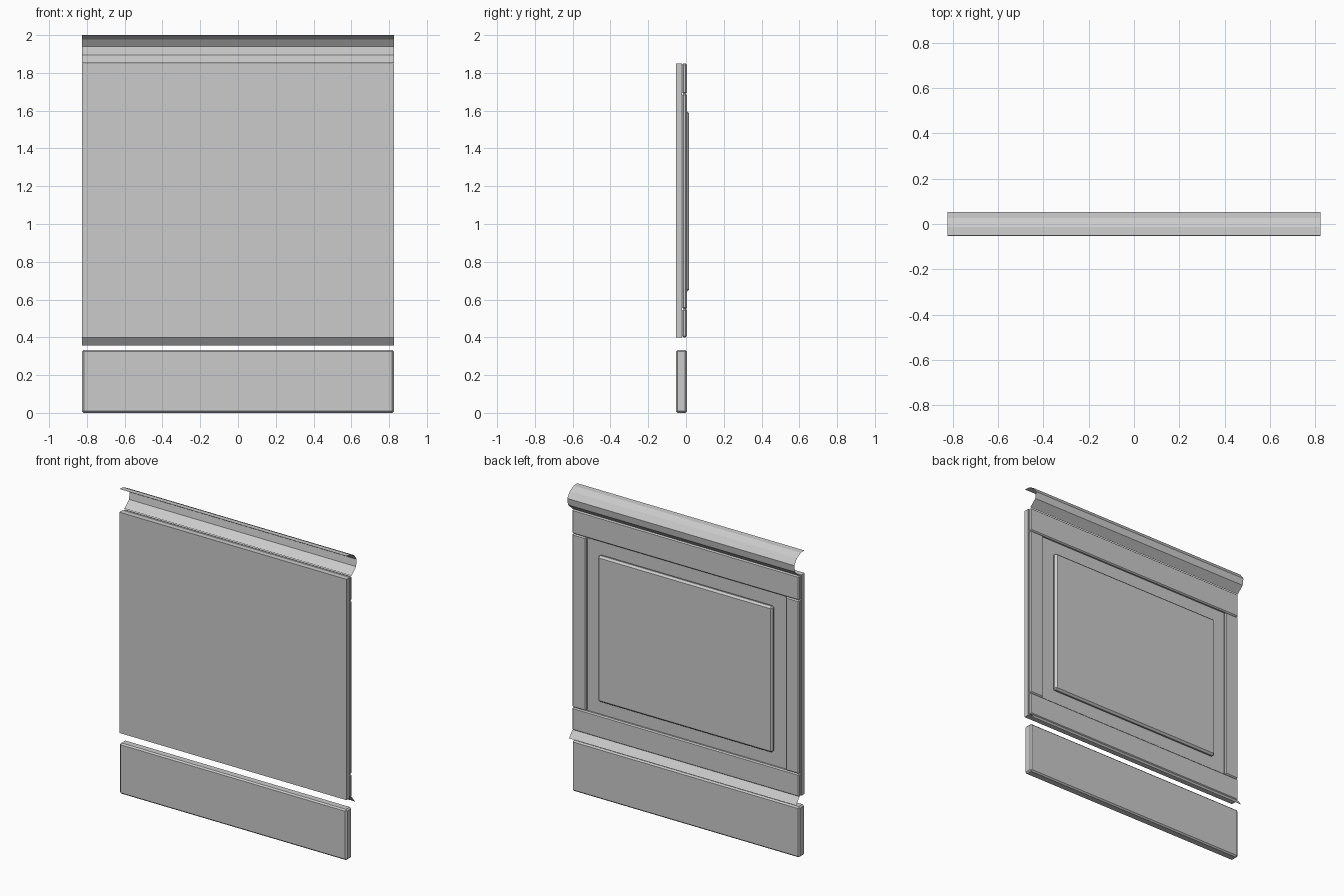
import bpy, bmesh

if "Cube" in bpy.data.objects:
    bpy.data.objects.remove(bpy.data.objects["Cube"])

HALF = 0.825  # half width of the wall section


def box(name, x, y, z, bevel=0.0):
    """Box from (min, max) ranges, optionally with chamfered edges."""
    bm = bmesh.new()
    bmesh.ops.create_cube(bm, size=1)
    for v in bm.verts:
        for i, (lo, hi) in enumerate((x, y, z)):
            v.co[i] = lo if v.co[i] < 0 else hi
    if bevel:
        bmesh.ops.bevel(bm, geom=bm.edges[:], offset=bevel, segments=1,
                        affect='EDGES', profile=0.5)
    return finish(name, bm)


def moulding(name, profile):
    """Open sheet: a (y, z) profile swept along the full width."""
    bm = bmesh.new()
    rows = [[bm.verts.new((x, y, z)) for x in (HALF, -HALF)] for y, z in profile]
    for a, b in zip(rows, rows[1:]):
        bm.faces.new((a[0], a[1], b[1], b[0]))
    return finish(name, bm)


def finish(name, bm):
    mesh = bpy.data.meshes.new(name)
    bm.to_mesh(mesh)
    bm.free()
    obj = bpy.data.objects.new(name, mesh)
    bpy.context.collection.objects.link(obj)
    return obj


FULL = (-HALF, HALF)
FRAME_Y = (-0.02, 0.005)

# flat backing board and skirting board
box("backing_board", FULL, (-0.054, -0.02), (0.40, 1.85))
box("baseboard", FULL, (-0.053, 0.005), (0.0, 0.333), 0.009)

# rails and stiles framing the recess
box("bottom_rail", FULL, FRAME_Y, (0.40, 0.55), 0.007)
box("top_rail", FULL, FRAME_Y, (1.69, 1.85), 0.007)
for side, label in ((1, "right"), (-1, "left")):
    xs = sorted((side * 0.725, side * HALF))
    box(label + "_stile", xs, FRAME_Y, (0.55, 1.69), 0.007)

# raised centre panel
box("raised_panel", (-0.635, 0.635), (-0.02, 0.015), (0.64, 1.60), 0.012)

# crown and base mouldings
moulding("crown_moulding", [(0.0, 1.852), (0.047, 1.895), (0.054, 1.94),
                            (0.027, 1.978), (-0.013, 1.998), (-0.05, 2.0)])
moulding("base_moulding", [(0.035, 0.357), (0.0, 0.402)])
